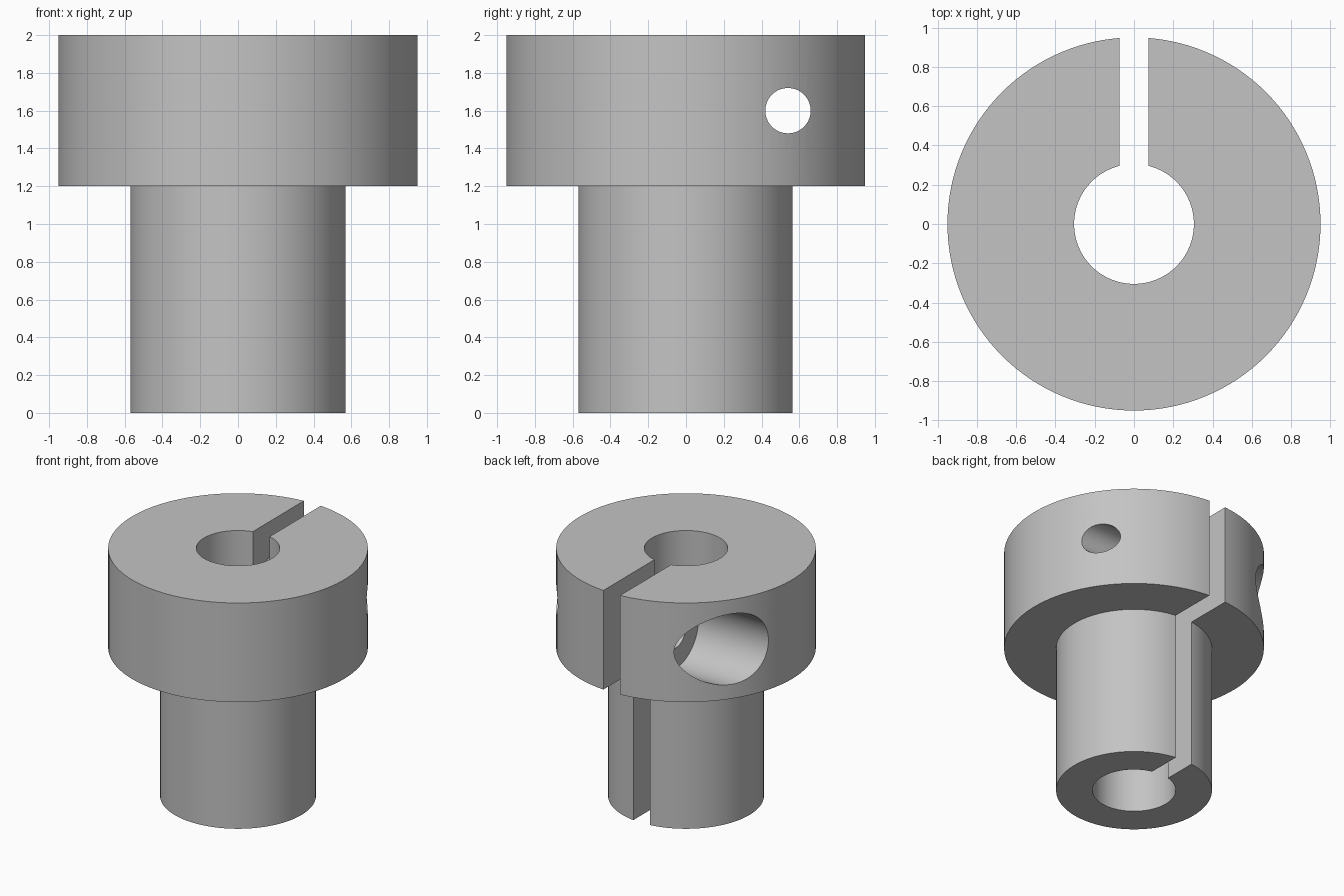
import bpy, bmesh, math
from mathutils import Matrix

cube = bpy.data.objects.get("Cube")
if cube:
    bpy.data.objects.remove(cube, do_unlink=True)

HEAD_R, STEM_R, BORE_R = 0.95, 0.57, 0.305
HEAD_Z, TOP_Z = 1.2, 2.0
SLOT = 0.15
SCREW_Y, SCREW_Z = 0.54, 1.6

metal = bpy.data.materials.new("plain grey")
metal.use_nodes = True
grey = (0.55, 0.55, 0.55, 1)
metal.diffuse_color = grey
metal.node_tree.nodes["Principled BSDF"].inputs["Base Color"].default_value = grey


def add_object(name, bm):
    bmesh.ops.recalc_face_normals(bm, faces=bm.faces)
    mesh = bpy.data.meshes.new(name)
    bm.to_mesh(mesh)
    bm.free()
    mesh.materials.append(metal)
    obj = bpy.data.objects.new(name, mesh)
    bpy.context.collection.objects.link(obj)
    return obj


def lathe(name, profile, steps=128):
    """Revolve a closed (radius, height) profile around z."""
    bm = bmesh.new()
    verts = [bm.verts.new((r, 0, z)) for r, z in profile]
    edges = [bm.edges.new((verts[i - 1], verts[i])) for i in range(len(verts))]
    bmesh.ops.spin(bm, geom=verts + edges, cent=(0, 0, 0), axis=(0, 0, 1),
                   angle=math.tau, steps=steps, use_merge=True)
    bmesh.ops.remove_doubles(bm, verts=bm.verts, dist=1e-5)
    return add_object(name, bm)


def screw_cutter(name, radius, x0, x1):
    """Cylinder along x at the clamp screw position."""
    bm = bmesh.new()
    place = Matrix.Translation(((x0 + x1) / 2, SCREW_Y, SCREW_Z)) @ Matrix.Rotation(math.pi / 2, 4, 'Y')
    bmesh.ops.create_cone(bm, cap_ends=True, segments=64, radius1=radius,
                          radius2=radius, depth=x1 - x0, matrix=place)
    return add_object(name, bm)


# Flanged sleeve with a through bore
sleeve = lathe("clamp_sleeve", [(BORE_R, 0), (STEM_R, 0), (STEM_R, HEAD_Z),
                                (HEAD_R, HEAD_Z), (HEAD_R, TOP_Z), (BORE_R, TOP_Z)])

# Slot from the bore out through the back, over the full height
bm = bmesh.new()
bmesh.ops.create_cube(bm, size=1, matrix=Matrix.Translation((0, 0.6, 1))
                      @ Matrix.Diagonal((SLOT, 1.2, 3, 1)))
slot = add_object("slot_cutter", bm)

# Screw hole and its counterbore on the -x side
hole = screw_cutter("screw_hole_cutter", 0.12, -1.3, 1.2)
counterbore = screw_cutter("counterbore_cutter", 0.285, -1.2, -0.29)

for cutter in (slot, counterbore, hole):
    mod = sleeve.modifiers.new(cutter.name, 'BOOLEAN')
    mod.operation, mod.solver, mod.object = 'DIFFERENCE', 'EXACT', cutter
    cutter.hide_render = True

# Apply the cuts, then remove the cutters
bpy.context.view_layer.update()
result = bpy.data.meshes.new_from_object(
    sleeve.evaluated_get(bpy.context.evaluated_depsgraph_get()))
sleeve.modifiers.clear()
sleeve.data = result
for cutter in (slot, counterbore, hole):
    bpy.data.objects.remove(cutter, do_unlink=True)

bpy.ops.object.select_all(action='DESELECT')
sleeve.select_set(True)
bpy.context.view_layer.objects.active = sleeve
bpy.ops.object.shade_smooth_by_angle(angle=math.radians(30))
